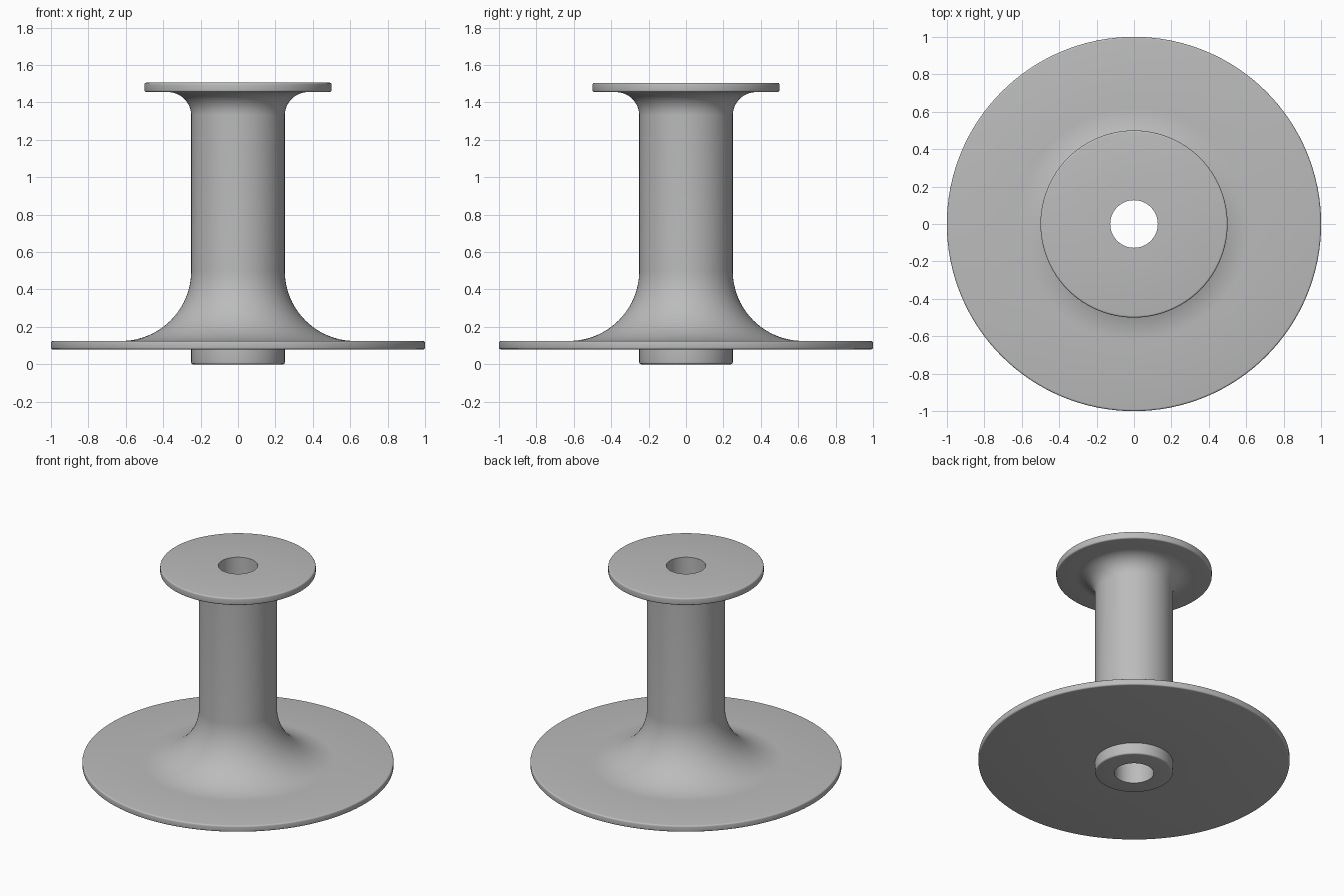
import bpy
import bmesh
from math import cos, sin, pi, radians

cube = bpy.data.objects.get("Cube")
if cube:
    bpy.data.objects.remove(cube)

SEGMENTS = 128
BORE, CORE, SMALL, LARGE = 0.127, 0.25, 0.5, 1.0
EDGE = 0.01

grey = bpy.data.materials.new("plain grey")
grey.use_nodes = True
colour = (0.5, 0.5, 0.5, 1)
grey.diffuse_color = colour
grey.node_tree.nodes["Principled BSDF"].inputs["Base Color"].default_value = colour


def arc(r, z, radius, start, end, steps):
    """Points (r, z) along an arc, angles in degrees."""
    angles = [radians(start + (end - start) * i / steps) for i in range(steps + 1)]
    return [(r + radius * cos(a), z + radius * sin(a)) for a in angles]


def rim(r, low, high):
    """Rounded outer edge of a disc, from bottom to top."""
    return (arc(r - EDGE, low + EDGE, EDGE, -90, 0, 4)
            + arc(r - EDGE, high - EDGE, EDGE, 0, 90, 4))


# Half section: lower boss, wide flange, core with fillets, small flange
profile = [(BORE, 0)]
profile += arc(CORE - EDGE, EDGE, EDGE, -90, 0, 4)
profile += [(CORE, 0.08)]
profile += rim(LARGE, 0.08, 0.125)
profile += arc(0.625, 0.5, 0.375, 270, 180, 24)
profile += arc(0.375, 1.33, 0.125, 180, 90, 16)
profile += rim(SMALL, 1.455, 1.505)
profile += [(BORE, 1.505)]

# Turn the closed section around the vertical axis
bm = bmesh.new()
verts = [bm.verts.new((r, 0, z)) for r, z in profile]
edges = [bm.edges.new((v, verts[(i + 1) % len(verts)])) for i, v in enumerate(verts)]
bmesh.ops.spin(bm, geom=verts + edges, cent=(0, 0, 0), axis=(0, 0, 1),
               angle=2 * pi, steps=SEGMENTS, use_merge=True)
bmesh.ops.remove_doubles(bm, verts=bm.verts, dist=0.00001)
bmesh.ops.recalc_face_normals(bm, faces=bm.faces)

mesh = bpy.data.meshes.new("flanged_spool")
bm.to_mesh(mesh)
bm.free()
mesh.materials.append(grey)
spool = bpy.data.objects.new("flanged_spool", mesh)
bpy.context.collection.objects.link(spool)

bpy.context.view_layer.objects.active = spool
spool.select_set(True)
bpy.ops.object.shade_smooth_by_angle(angle=radians(30))
